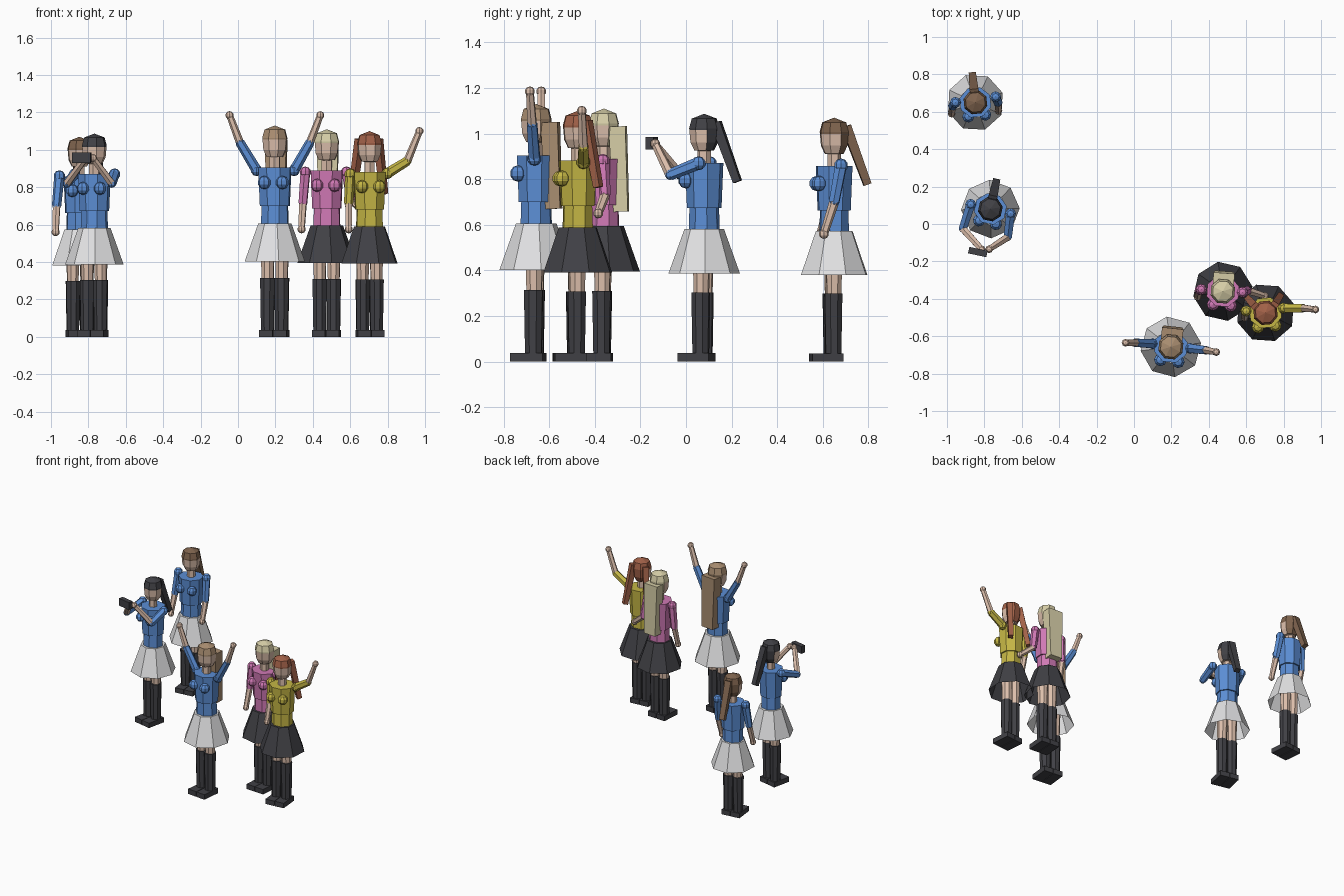
import bpy, bmesh, math
from mathutils import Matrix, Vector

if "Cube" in bpy.data.objects:
    bpy.data.objects.remove(bpy.data.objects["Cube"])


def mat(name, r, g, b):
    m = bpy.data.materials.new(name)
    m.diffuse_color = (r, g, b, 1)
    m.use_nodes = True
    m.node_tree.nodes["Principled BSDF"].inputs["Base Color"].default_value = m.diffuse_color
    return m


SKIN = mat("skin", .72, .52, .41)
BLUE = mat("blue_cloth", .105, .27, .66)
WHITE = mat("white_cloth", .75, .75, .76)
DARK = mat("charcoal", .052, .052, .06)
PINK = mat("pink_cloth", .63, .19, .46)
YELLOW = mat("yellow_cloth", .56, .47, .06)
BROWN = mat("brown_hair", .21, .125, .075)
TAN = mat("light_brown_hair", .40, .27, .165)
RED = mat("red_hair", .36, .12, .065)
BLOND = mat("blond_hair", .68, .62, .39)
ID = Matrix.Identity(4)


def finish(bm, name, mats, M, rule=None):
    bmesh.ops.remove_doubles(bm, verts=bm.verts, dist=1e-5)
    bmesh.ops.recalc_face_normals(bm, faces=bm.faces)
    if rule:
        for f in bm.faces:
            f.material_index = rule(f.calc_center_median())
    bm.transform(M)
    me = bpy.data.meshes.new(name)
    bm.to_mesh(me)
    bm.free()
    for m in mats:
        me.materials.append(m)
    ob = bpy.data.objects.new(name, me)
    bpy.context.collection.objects.link(ob)
    return ob


def lathe(name, prof, n, mats, M, at=(0, 0, 0), sy=1.0, bottom=True, rule=None, turn=.5):
    """Stack of n-sided rings; prof lists (radius, z) from bottom to top."""
    bm = bmesh.new()
    rings = []
    for r, z in prof:
        rings.append([bm.verts.new((at[0] + max(r, 1e-7) * math.cos((i + turn) * math.tau / n),
                                    at[1] + sy * max(r, 1e-7) * math.sin((i + turn) * math.tau / n),
                                    at[2] + z)) for i in range(n)])
    for a, b in zip(rings, rings[1:]):
        for i in range(n):
            j = (i + 1) % n
            bm.faces.new((a[i], a[j], b[j], b[i]))
    if bottom and prof[0][0] > 0:
        bm.faces.new(rings[0][::-1])
    if prof[-1][0] > 0:
        bm.faces.new(rings[-1])
    return finish(bm, name, mats, M, rule)


def box(name, size, at, m, M):
    bm = bmesh.new()
    bmesh.ops.create_cube(bm, size=1, matrix=Matrix.Translation(at) @ Matrix.Diagonal((*size, 1)))
    return finish(bm, name, [m], M)


def along(p, q):
    p, q = Vector(p), Vector(q)
    return Matrix.Translation(p) @ (q - p).to_track_quat('Z', 'Y').to_matrix().to_4x4(), (q - p).length


def limb(name, p, q, r1, r2, m):
    F, L = along(p, q)
    lathe(name, [(r1, 0), (r2, L)], 6, [m], F)


def ball(name, c, r, m, M=ID):
    bm = bmesh.new()
    bmesh.ops.create_uvsphere(bm, u_segments=8, v_segments=5, radius=r, matrix=Matrix.Translation(c))
    finish(bm, name, [m], M)


def strand(name, p, q, w, d, taper, m, M):
    """Rectangular lock of hair from p to q."""
    F, L = along(p, q)
    bm = bmesh.new()
    bmesh.ops.create_cube(bm, size=1)
    for v in bm.verts:
        t = v.co.z + .5
        k = 1 + (taper - 1) * t
        v.co = (v.co.x * w * k, v.co.y * d * k, t * L)
    finish(bm, name, [m], M @ F)


def figure(tag, x, y, height, turn, top, skirt, hair, style, arms):
    M = (Matrix.Translation((x, y, 0)) @ Matrix.Rotation(math.radians(turn), 4, 'Z')
         @ Matrix.Scale(height / 1.13, 4))
    n = lambda part: tag + "_" + part
    # shoes, socks, legs, bust
    for s, side in ((-1, "right"), (1, "left")):
        lx = s * .038
        box(n(side + "_shoe"), (.072, .145, .038), (lx, -.036, .019), DARK, M)
        lathe(n(side + "_sock"), [(.037, .03), (.042, .315)], 8, [DARK], M, (lx, -.008, 0), 1.05)
        lathe(n(side + "_leg"), [(.034, .31), (.041, .56)], 8, [SKIN], M, (lx, -.005, 0), 1.05)
        ball(n(side + "_bust"), (s * .048, -.075, .825), .036, top, M)
    # clothes
    lathe(n("skirt"), [(.163, .402), (.09, .605)], 8, [skirt], M, bottom=False, turn=.3)
    lathe(n("waist"), [(.078, .59), (.074, .705)], 8, [top], M, sy=.92)
    lathe(n("chest"), [(.084, .70), (.093, .905)], 8, [top], M, sy=.95)
    # neck and head: hair covers the crown and the back
    lathe(n("neck"), [(.031, .89), (.031, .99)], 6, [SKIN], M)
    lathe(n("head"), [(0, .958), (.046, .963), (.064, 1.0), (.069, 1.055), (.070, 1.064),
                      (.058, 1.108), (0, 1.13)], 8, [SKIN, hair], M,
          rule=lambda c: 1 if c.z > 1.058 or (c.y > .02 and c.z > .97) else 0)
    # hair style
    if style == "long":
        strand(n("long_hair"), (0, .062, 1.05), (0, .078, .67), .115, .075, .85, hair, M)
    elif style == "ponytail":
        strand(n("ponytail"), (0, .055, 1.09), (0, .155, .82), .05, .045, .8, hair, M)
    else:
        for s, side in ((-1, "right"), (1, "left")):
            strand(n(side + "_tail"), (s * .05, .035, 1.085), (s * .088, .085, .785),
                   .042, .042, .8, hair, M)
    # arms, in world positions
    for side, (a, b, c) in zip(("right", "left"), arms):
        ball(n(side + "_shoulder"), a, .031, top)
        limb(n(side + "_sleeve"), a, b, .028, .025, top)
        ball(n(side + "_elbow"), b, .023, top)
        limb(n(side + "_forearm"), b, c, .022, .018, SKIN)
        ball(n(side + "_hand"), c, .022, SKIN)


figure("walker", -.848, .65, 1.07, 6, BLUE, WHITE, BROWN, "ponytail",
       [((-.955, .65, .86), (-.97, .63, .70), (-.975, .59, .56)),
        ((-.74, .68, .86), (-.727, .65, .70), (-.725, .605, .56))])
figure("photographer", -.768, .08, 1.087, -12, BLUE, WHITE, DARK, "ponytail",
       [((-.873, .105, .87), (-.915, -.025, .82), (-.815, -.135, .955)),
        ((-.66, .055, .87), (-.675, -.07, .82), (-.775, -.135, .955))])
figure("cheerer", .197, -.657, 1.13, -6, BLUE, WHITE, TAN, "long",
       [((.10, -.64, .89), (.01, -.635, 1.04), (-.045, -.635, 1.185)),
        ((.30, -.665, .89), (.385, -.675, 1.04), (.44, -.685, 1.185))])
figure("friend", .475, -.36, 1.11, -4, PINK, DARK, BLOND, "long",
       [((.36, -.35, .88), (.347, -.355, .715), (.34, -.39, .575)),
        ((.58, -.365, .88), (.605, -.355, .73), (.70, -.385, .65))])
figure("waver", .703, -.475, 1.10, 5, YELLOW, DARK, RED, "twin",
       [((.60, -.465, .87), (.592, -.465, .715), (.592, -.50, .575)),
        ((.80, -.45, .875), (.905, -.45, .94), (.97, -.457, 1.10))])

# camera held up by the photographer
box("camera_body", (.1, .035, .055), (0, 0, 0), DARK,
    Matrix.Translation((-.835, -.15, .957)) @ Matrix.Rotation(math.radians(-12), 4, 'Z'))
